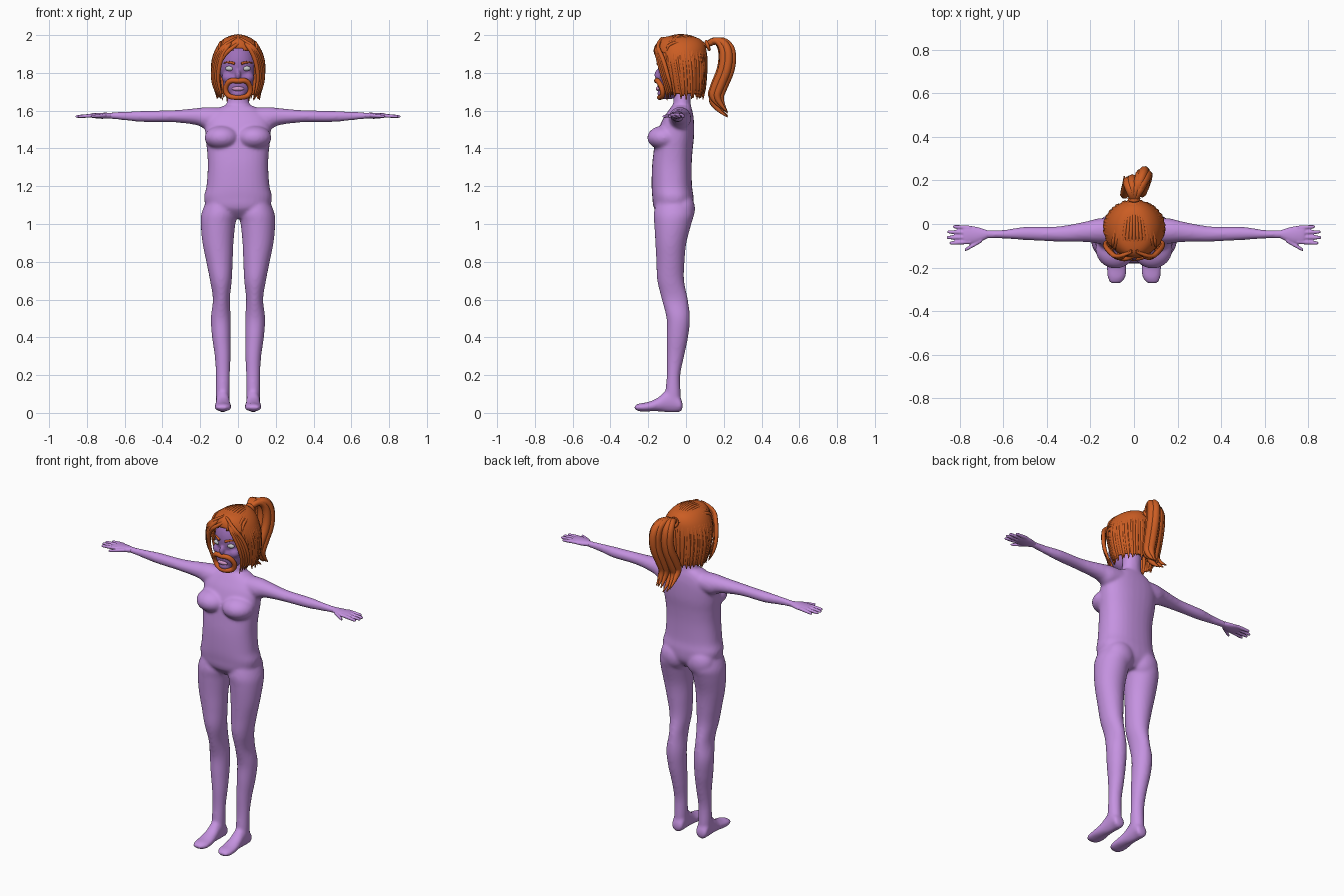
import bpy, bmesh, math, random
from mathutils import Matrix, Vector

random.seed(4)
if "Cube" in bpy.data.objects:
    bpy.data.objects.remove(bpy.data.objects["Cube"], do_unlink=True)


def material(name, color):
    mat = bpy.data.materials.new(name)
    mat.use_nodes = True
    mat.diffuse_color = (*color, 1)
    mat.node_tree.nodes["Principled BSDF"].inputs["Base Color"].default_value = (*color, 1)
    return mat


SKIN = material("lilac skin", (.56, .29, .75))
FACE = material("shaded lilac face", (.34, .16, .48))
HAIR = material("copper hair", (.6, .11, .017))
EYE = material("pale eye", (.58, .58, .6))
LIPS = material("pink lips", (.62, .3, .56))


def blend(rows, s):
    """Smooth interpolation through rows of numbers, s from zero to one."""
    last = len(rows) - 1
    i = min(int(s * last), last - 1)
    t = s * last - i
    a, b, c, d = (Vector(rows[max(0, min(last, i + k))]) for k in (-1, 0, 1, 2))
    return b + (c - a) * (t / 2) + (a * 2 - b * 5 + c * 4 - d) * (t * t / 2) \
        + (b * 3 - a - c * 3 + d) * (t ** 3 / 2)


def ring_point(row, axis, angle, side=1, power=1):
    """Point on a rounded section given as position, low/high, low/high."""
    pos, a0, a1, b0, b1 = row
    co, si = math.cos(angle), math.sin(angle)
    p = Vector((0, 0, 0))
    p[axis] = pos
    p[(axis + 1) % 3] = (a0 + a1) / 2 + (a1 - a0) / 2 * math.copysign(abs(co) ** power, co)
    p[(axis + 2) % 3] = (b0 + b1) / 2 + (b1 - b0) / 2 * math.copysign(abs(si) ** power, si)
    p.x *= side
    return p


def loft(bm, axis, rows, side=1, power=1, seg=32, sub=5):
    count = (len(rows) - 1) * sub
    rings = []
    for k in range(count + 1):
        row = blend(rows, k / count)
        rings.append([bm.verts.new(ring_point(row, axis, math.tau * j / seg, side, power))
                      for j in range(seg)])
    for low, high in zip(rings, rings[1:]):
        for j in range(seg):
            n = (j + 1) % seg
            bm.faces.new((low[j], low[n], high[n], high[j]))
    bm.faces.new(rings[0])
    bm.faces.new(rings[-1])


def ball(bm, center, radii):
    bmesh.ops.create_uvsphere(bm, u_segments=32, v_segments=20, radius=1,
                              matrix=Matrix.Translation(center) @ Matrix.Diagonal((*radii, 1)))


def finish(name, bm, mat, voxel=0, smooth=0):
    bmesh.ops.recalc_face_normals(bm, faces=bm.faces)
    for face in bm.faces:
        face.smooth = True
    mesh = bpy.data.meshes.new(name)
    bm.to_mesh(mesh)
    bm.free()
    mesh.materials.append(mat)
    obj = bpy.data.objects.new(name, mesh)
    bpy.context.collection.objects.link(obj)
    if voxel:
        mod = obj.modifiers.new("fuse", "REMESH")
        mod.mode, mod.voxel_size, mod.use_smooth_shade = "VOXEL", voxel, True
        mod = obj.modifiers.new("soften", "SMOOTH")
        mod.factor, mod.iterations = .5, smooth
    return obj


def strands(name, paths, mat, depth, taper=(.5, 1, 1, .8, .15), cyclic=False):
    """Tapered tubes, all in one curve object."""
    data = bpy.data.curves.new(name, "CURVE")
    data.dimensions = "3D"
    data.bevel_depth, data.bevel_resolution, data.resolution_u = depth, 2, 6
    data.use_fill_caps = True
    for path in paths:
        spline = data.splines.new("NURBS")
        spline.points.add(len(path) - 1)
        for i, (point, co) in enumerate(zip(spline.points, path)):
            point.co = (*co, 1)
            s = i / (len(path) - 1) * (len(taper) - 1)
            k = min(int(s), len(taper) - 2)
            point.radius = taper[k] + (taper[k + 1] - taper[k]) * (s - k)
        spline.order_u = 3
        spline.use_endpoint_u, spline.use_cyclic_u = not cyclic, cyclic
    data.materials.append(mat)
    obj = bpy.data.objects.new(name, data)
    bpy.context.collection.objects.link(obj)


# Body: torso, neck, legs, feet and arms fused into one skin
TORSO = [(1.03, -.09, .09, -.12, .0), (1.08, -.16, .16, -.168, .035), (1.14, -.18, .18, -.178, .04),
         (1.2, -.167, .167, -.182, .032), (1.3, -.16, .16, -.18, .03), (1.38, -.163, .163, -.172, .034),
         (1.46, -.172, .172, -.16, .042), (1.54, -.172, .172, -.13, .042),
         (1.59, -.14, .14, -.1, .036), (1.625, -.08, .08, -.075, .026)]
NECK = [(1.54, -.09, .09, -.1, .034), (1.61, -.072, .072, -.075, .028),
        (1.66, -.056, .056, -.066, .024), (1.76, -.054, .054, -.07, .03)]
LEG = [(1.14, .03, .16, -.15, .02), (1.06, .004, .192, -.17, .042), (1, .014, .197, -.168, .028),
       (.9, .024, .188, -.162, .002), (.8, .028, .168, -.157, -.008), (.7, .033, .148, -.152, -.01),
       (.6, .043, .133, -.128, .01), (.5, .038, .144, -.103, .021), (.4, .038, .137, -.102, .011),
       (.3, .039, .123, -.102, -.01), (.2, .043, .117, -.102, -.03), (.1, .044, .117, -.11, -.028),
       (.05, .045, .115, -.11, -.025)]
FOOT = [(-.018, .025, .05, .06, .1), (-.03, .006, .08, .045, .115), (-.07, .002, .13, .044, .116),
        (-.11, .004, .115, .044, .116), (-.15, .008, .08, .04, .12), (-.2, .008, .058, .034, .126),
        (-.245, .008, .05, .038, .122), (-.272, .018, .04, .06, .11)]
ARM = [(.05, -.09, .03, 1.52, 1.615), (.16, -.09, .026, 1.5, 1.619), (.22, -.083, .012, 1.524, 1.613),
       (.35, -.081, -.011, 1.539, 1.602), (.5, -.074, -.013, 1.54, 1.599),
       (.6, -.067, -.027, 1.549, 1.594), (.7, -.066, -.028, 1.559, 1.59)]
bm = bmesh.new()
loft(bm, 2, TORSO, power=.85)
loft(bm, 2, NECK)
for side in (-1, 1):
    loft(bm, 2, LEG, side)
    loft(bm, 1, FOOT, side)
    loft(bm, 0, ARM, side)
    ball(bm, (side * .085, -.115, 1.457), (.092, .09, .064))
    ball(bm, (side * .085, -.02, 1.08), (.085, .068, .085))
finish("body", bm, SKIN, .008, 8)

# Hands: palm, four fingers and a thumb
PALM = [(.67, -.064, -.03, 1.56, 1.589), (.72, -.088, -.014, 1.557, 1.589),
        (.765, -.092, -.008, 1.561, 1.587), (.785, -.085, -.014, 1.565, 1.583)]
bm = bmesh.new()
for side in (-1, 1):
    loft(bm, 0, PALM, side)
    digits = [(.75, .832, -.018, -.012), (.75, .858, -.04, -.036), (.75, .86, -.062, -.062),
              (.75, .848, -.082, -.088), (.7, .778, -.075, -.12)]
    for start, tip, y0, y1 in digits:
        rows = []
        for s, r in ((0, .01), (.5, .0095), (.9, .008), (1, .004)):
            y = y0 + (y1 - y0) * s
            z = 1.575 - .006 * s
            rows.append((start + (tip - start) * s, y - r, y + r, z - r, z + r))
        loft(bm, 0, rows, side, seg=12)
finish("hands", bm, SKIN, .004, 2)

# Head with jaw, chin, nose and cheeks
bm = bmesh.new()
ball(bm, (0, -.035, 1.84), (.102, .115, .13))
ball(bm, (0, -.085, 1.747), (.08, .068, .086))
ball(bm, (0, -.115, 1.69), (.04, .036, .03))
ball(bm, (0, -.15, 1.79), (.015, .018, .026))
for side in (-1, 1):
    ball(bm, (side * .05, -.105, 1.775), (.036, .035, .032))
finish("head", bm, FACE, .006, 5)

# Eyes, lips, brows and beard
bm = bmesh.new()
for side in (-1, 1):
    ball(bm, (side * .044, -.133, 1.823), (.023, .014, .013))
finish("eyes", bm, EYE)
bm = bmesh.new()
ball(bm, (0, -.148, 1.716), (.032, .012, .012))
finish("lips", bm, LIPS)
strands("eyebrows", [[(s * .018, -.15, 1.848), (s * .045, -.142, 1.862), (s * .075, -.115, 1.852)]
                     for s in (-1, 1)], HAIR, .007, (1, 1, .3))
beard = [(0, -.157, 1.757), (.045, -.15, 1.762), (.07, -.126, 1.72), (.055, -.122, 1.675), (0, -.146, 1.668)]
beard += [(-x, y, z) for x, y, z in beard[3:0:-1]]
strands("beard", [beard], HAIR, .014, (1, 1), cyclic=True)

# Hair cap with an opening for the face
CAP = [(1.69, -.112, .114, -.1, .092), (1.75, -.128, .13, -.115, .1), (1.82, -.135, .137, -.132, .103),
       (1.88, -.13, .132, -.15, .105), (1.94, -.106, .108, -.152, .098),
       (1.978, -.07, .07, -.13, .066), (1.993, -.02, .02, -.07, .0)]
bm = bmesh.new()
loft(bm, 2, CAP, seg=56)
doomed = []
for face in bm.faces:
    c = face.calc_center_median()
    opening = abs(c.x) < .1 and c.y < -.04 and c.z < 1.93 - abs(c.x) * .3
    if opening or (len(face.verts) > 4 and c.z < 1.7):
        doomed.append(face)
bmesh.ops.delete(bm, geom=doomed, context="FACES")
cap = finish("hair_cap", bm, HAIR)
mod = cap.modifiers.new("thickness", "SOLIDIFY")
mod.thickness, mod.offset = .01, 0

# Locks hanging down over the cap, with uneven tips
locks = []
for k in range(38):
    angle = math.radians(-42 + 264 * k / 37)
    drift = random.uniform(-.15, .15)
    path = [ring_point(blend(CAP, s), 2, angle + drift * (1 - s)) for s in (.9, .7, .5, .3, .1, 0)]
    path.append(path[-1] + Vector((0, 0, -random.uniform(.005, .035))))
    locks.append(path)
strands("hanging_locks", locks, HAIR, .011, (.5, .9, 1, .9, .2))

# Locks framing the face
framing = []
for side in (-1, 1):
    for k in range(4):
        g = k * .009
        framing.append([(side * .01, -.1 - g, 1.985), (side * (.05 + g), -.16, 1.95),
                        (side * (.09 + g), -.15 + g, 1.88), (side * (.108 + g), -.125 + g, 1.79),
                        (side * (.1 + g), -.105 + g, 1.72), (side * (.08 + g), -.1 + g, 1.655 + g)])
framing.append([(.03, -.13, 1.975), (-.03, -.165, 1.935), (-.08, -.155, 1.89), (-.115, -.12, 1.8)])
strands("framing_locks", framing, HAIR, .012)

# Locks swept back from the hairline to the tie
swept = []
for k in range(13):
    u = k / 6 - 1
    swept.append([(u * .1, -.152 + .05 * u * u, 1.935 - .02 * abs(u)),
                  (u * .1, -.1, 1.985 - .035 * u * u), (u * .085, -.03, 2 - .035 * u * u),
                  (u * .06, .055, 1.985 - .025 * u * u), (0, .115, 1.94)])
strands("swept_locks", swept, HAIR, .009, (.5, 1, 1, 1, .7))

# Ponytail and its tie
tail = [(0, .1, 1.94), (.02, .16, 1.985), (.045, .225, 1.94), (.05, .225, 1.83),
        (.035, .18, 1.7), (.03, .155, 1.63), (.03, .22, 1.565)]
bundle = []
for dx, dy in ((0, .018), (.014, 0), (-.016, .005), (.004, -.024), (-.03, -.025), (-.055, -.02), (-.075, -.03)):
    lift = random.uniform(0, .03)
    bundle.append([(x + dx * min(1, i / 2), y + dy * min(1, i / 2) * (i < 6), z + lift * (i > 3))
                   for i, (x, y, z) in enumerate(tail)])
strands("ponytail", bundle, HAIR, .025, (.5, .75, 1, 1, .9, .1))
tie = [(.022 * math.cos(a), .115 - .008 * math.sin(a), 1.945 + .022 * math.sin(a))
       for a in (math.tau * k / 8 for k in range(8))]
strands("hair_tie", [tie], HAIR, .009, (1, 1), cyclic=True)
